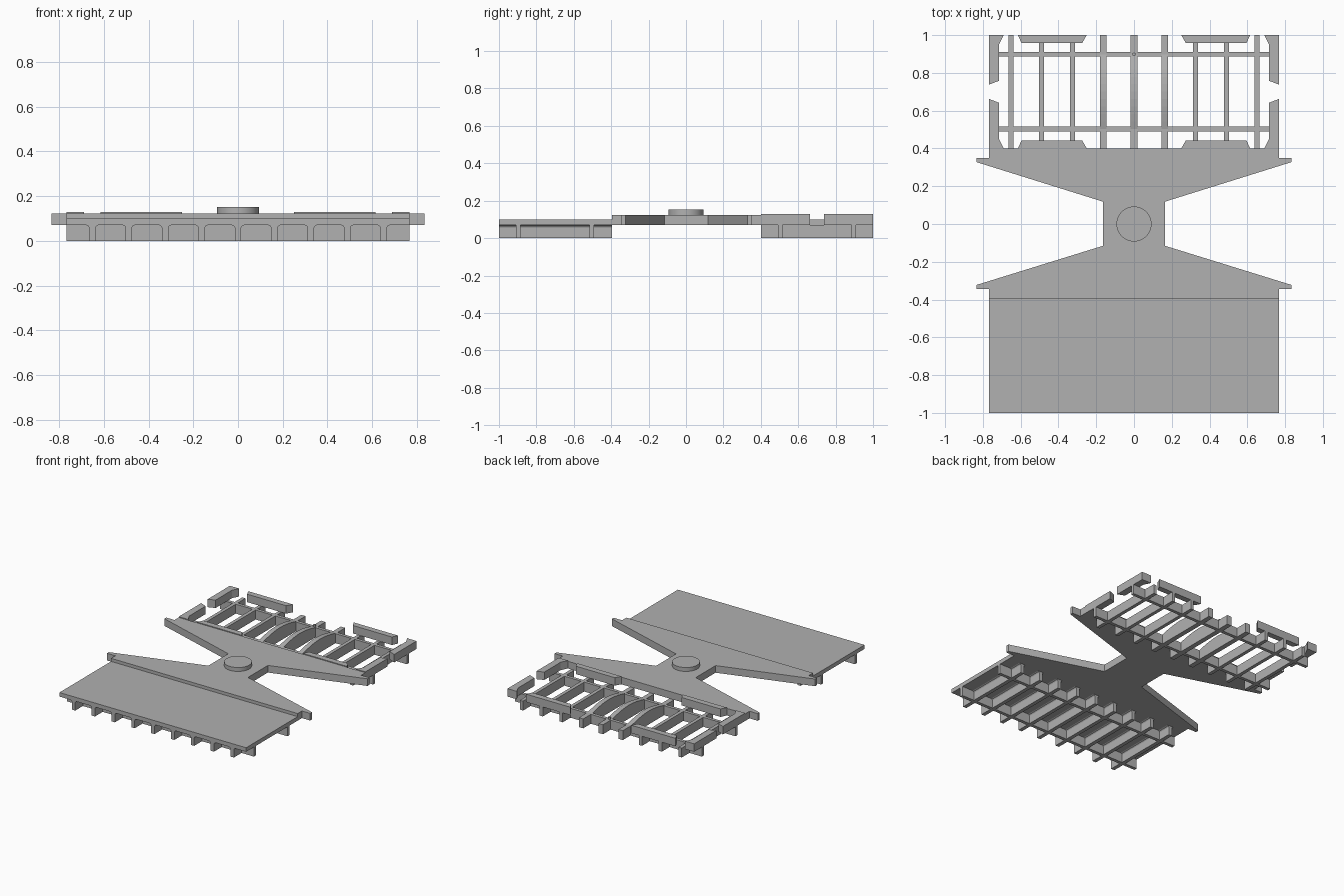
import bpy, bmesh, math
from mathutils import Vector

cube = bpy.data.objects.get("Cube")
if cube:
    bpy.data.objects.remove(cube, do_unlink=True)

grey = bpy.data.materials.new("plain grey")
grey.use_nodes = True
COLOUR = (0.44, 0.44, 0.44, 1)
grey.diffuse_color = COLOUR
grey.node_tree.nodes["Principled BSDF"].inputs["Base Color"].default_value = COLOUR

DECK, PLATE, BODY, RAIL = 0.07, 0.1, 0.123, 0.129   # heights of the layers
HALF, SPACING = 0.767, 0.163


def prism(name, points, offset):
    """Extrude a closed 3D outline by an offset."""
    bm = bmesh.new()
    face = bm.faces.new([bm.verts.new(p) for p in points])
    out = bmesh.ops.extrude_face_region(bm, geom=[face])
    moved = [v for v in out["geom"] if isinstance(v, bmesh.types.BMVert)]
    bmesh.ops.translate(bm, verts=moved, vec=Vector(offset))
    bmesh.ops.recalc_face_normals(bm, faces=bm.faces)
    mesh = bpy.data.meshes.new(name)
    bm.to_mesh(mesh)
    bm.free()
    mesh.materials.append(grey)
    obj = bpy.data.objects.new(name, mesh)
    bpy.context.collection.objects.link(obj)
    return obj


def slab(name, outline, low, high):
    return prism(name, [(x, y, low) for x, y in outline], (0, 0, high - low))


def box(name, x0, x1, y0, y1, low, high):
    return slab(name, [(x0, y0), (x1, y0), (x1, y1), (x0, y1)], low, high)


def disc(name, y, radius, low, high, sides):
    ring = [(radius * math.cos(math.tau * i / sides),
             y + radius * math.sin(math.tau * i / sides)) for i in range(sides)]
    obj = slab(name, ring, low, high)
    bpy.ops.object.select_all(action='DESELECT')
    obj.select_set(True)
    bpy.context.view_layer.objects.active = obj
    bpy.ops.object.shade_smooth_by_angle()


# Waisted centre frame with widening arms
right = [(HALF, -0.395), (HALF, -0.345), (0.835, -0.345), (0.835, -0.323),
         (0.163, -0.115), (0.163, 0.118), (0.835, 0.328), (0.835, 0.35),
         (HALF, 0.35), (HALF, 0.4)]
slab("centre_frame", right + [(-x, y) for x, y in reversed(right)], DECK, BODY)
disc("pivot_disc", 0, 0.093, BODY, 0.152, 48)

# Covered front deck
box("front_deck", -HALF, HALF, -1, -0.395, DECK, PLATE)

# Cross beams under both decks
for label, side in (("front", -1), ("back", 1)):
    for place, y in (("inner", 0.503), ("outer", 0.898)):
        box(f"{label}_{place}_beam", -HALF, HALF, side * y - 0.012,
            side * y + 0.012, 0, DECK)

# Lengthwise ribs: flared under the front deck, three arched ones at the back
for i in range(-4, 5):
    x = i * SPACING
    half = [(0.014, 0), (0.014, 0.058), (0.018, 0.066), (0.026, DECK)]
    section = half + [(-a, z) for a, z in reversed(half)]
    prism(f"front_rib_{i + 5}", [(x + a, -1, z) for a, z in section], (0, 0.605, 0))
    if abs(i) < 2:
        w = 0.018
        arch = [(0.503 + 0.395 * k / 10, DECK + 0.03 * math.sin(math.pi * k / 10))
                for k in range(11)]
        profile = [(1, 0), (0.4, 0), (0.4, DECK)] + arch + [(1, DECK)]
    else:
        w = 0.013
        profile = [(1, 0), (0.4, 0), (0.4, DECK), (1, DECK)]
    prism(f"back_rib_{i + 5}", [(x - w, y, z) for y, z in profile], (2 * w, 0, 0))

# Raised guide rails around the open back bay
corner = [(HALF, 0.3), (0.69, 0.3), (0.715, 0.25), (0.715, 0.058), (HALF, 0.038)]
edge = [(0.615, 0.3), (0.25, 0.3), (0.275, 0.257), (0.595, 0.257)]
for name, outline in (("corner_rail", corner), ("edge_rail", edge)):
    for sx, hand in ((1, "left"), (-1, "right")):
        for sy, end in ((1, "outer"), (-1, "inner")):
            slab(f"{end}_{hand}_{name}",
                 [(sx * x, 0.7 + sy * y) for x, y in outline], DECK, RAIL)

# Small pin on the outer back beam
disc("locating_pin", 0.898, 0.009, DECK, 0.085, 16)
